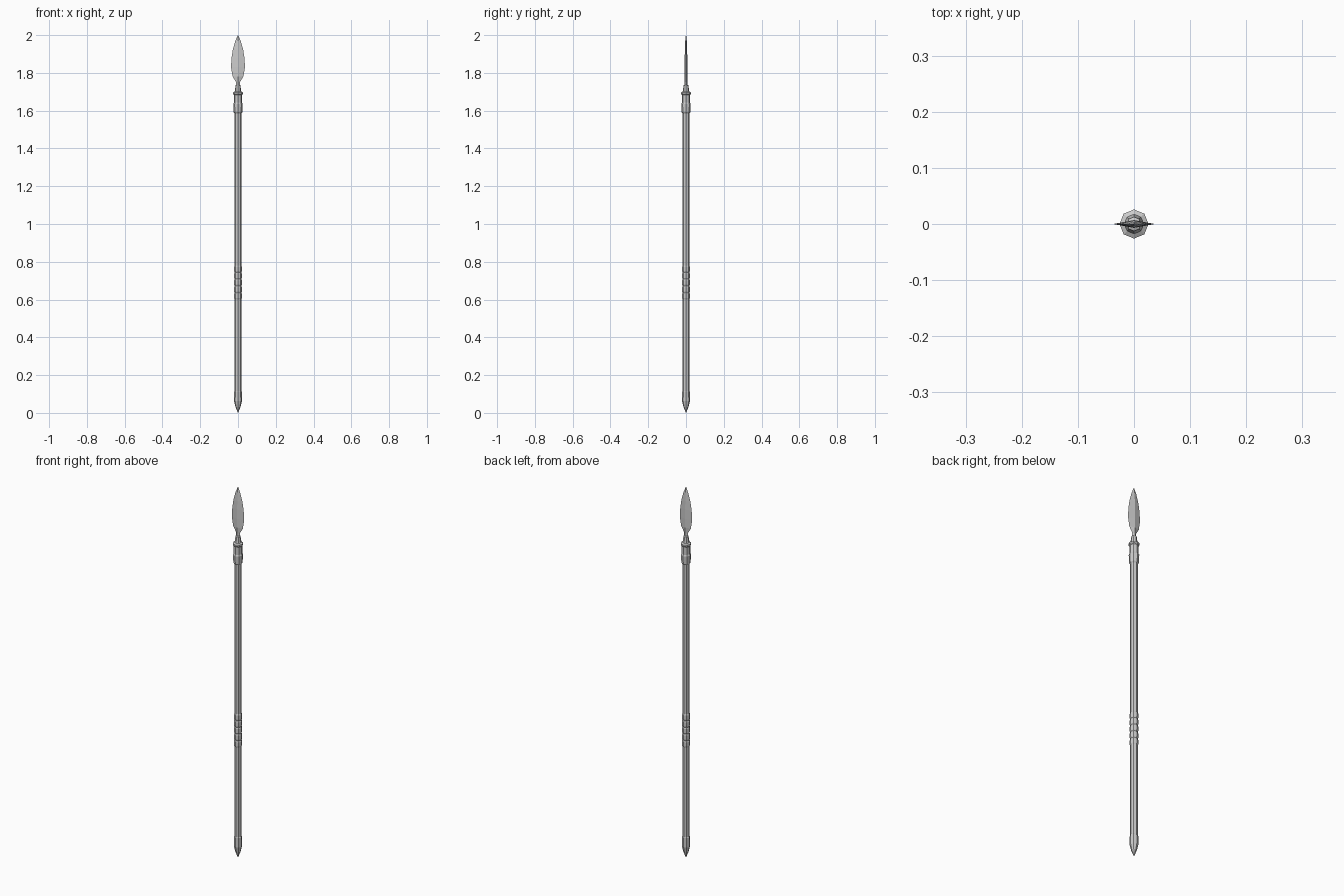
import bpy, bmesh, math

if "Cube" in bpy.data.objects:
    bpy.data.objects.remove(bpy.data.objects["Cube"])


def finish(name, bm):
    bmesh.ops.recalc_face_normals(bm, faces=bm.faces)
    me = bpy.data.meshes.new(name)
    bm.to_mesh(me)
    bm.free()
    ob = bpy.data.objects.new(name, me)
    bpy.context.collection.objects.link(ob)
    return ob


def loft(name, rows, sides=8):
    """Stack rings given as (half width x, half depth y, z) and cap both ends."""
    bm = bmesh.new()
    rings = []
    for rx, ry, z in rows:
        rings.append([bm.verts.new((rx * math.cos(math.tau * i / sides),
                                    ry * math.sin(math.tau * i / sides), z))
                      for i in range(sides)])
    for a, b in zip(rings, rings[1:]):
        for i in range(sides):
            j = (i + 1) % sides
            bm.faces.new((a[i], a[j], b[j], b[i]))
    bm.faces.new(rings[0])
    bm.faces.new(rings[-1])
    bmesh.ops.remove_doubles(bm, verts=bm.verts, dist=1e-5)
    return finish(name, bm)


def turned(name, profile):
    return loft(name, [(r, r, z) for r, z in profile])


# Octagonal wooden shaft
turned("shaft", [(0.018, 0.08), (0.018, 1.62)])

# Pointed metal butt
turned("butt_spike", [(0.0008, 0.0), (0.013, 0.03), (0.021, 0.062),
                      (0.020, 0.112), (0.017, 0.116)])

# Grip wrapping of slightly bulging bands
bands, z0, step = 5, 0.60, 0.036
for k in range(bands):
    z = z0 + k * step
    turned(f"grip_band_{k + 1}", [(0.018, z), (0.0205, z + 0.007),
                                  (0.0205, z + step - 0.007), (0.018, z + step)])

# Socket with lower collar, raised ring and tapering neck
turned("socket", [(0.018, 1.585), (0.023, 1.592), (0.025, 1.635), (0.022, 1.642),
                  (0.022, 1.687), (0.0165, 1.705), (0.0125, 1.735), (0.008, 1.737)])
turned("socket_ring", [(0.021, 1.682), (0.026, 1.688), (0.026, 1.697), (0.017, 1.702)])

# Leaf blade with diamond section and central ridge
loft("blade", [(0.012, 0.007, 1.725), (0.011, 0.007, 1.752), (0.029, 0.007, 1.782),
               (0.037, 0.007, 1.83), (0.034, 0.007, 1.88), (0.027, 0.006, 1.925),
               (0.014, 0.004, 1.97), (0.0008, 0.0008, 2.0)], sides=4)
